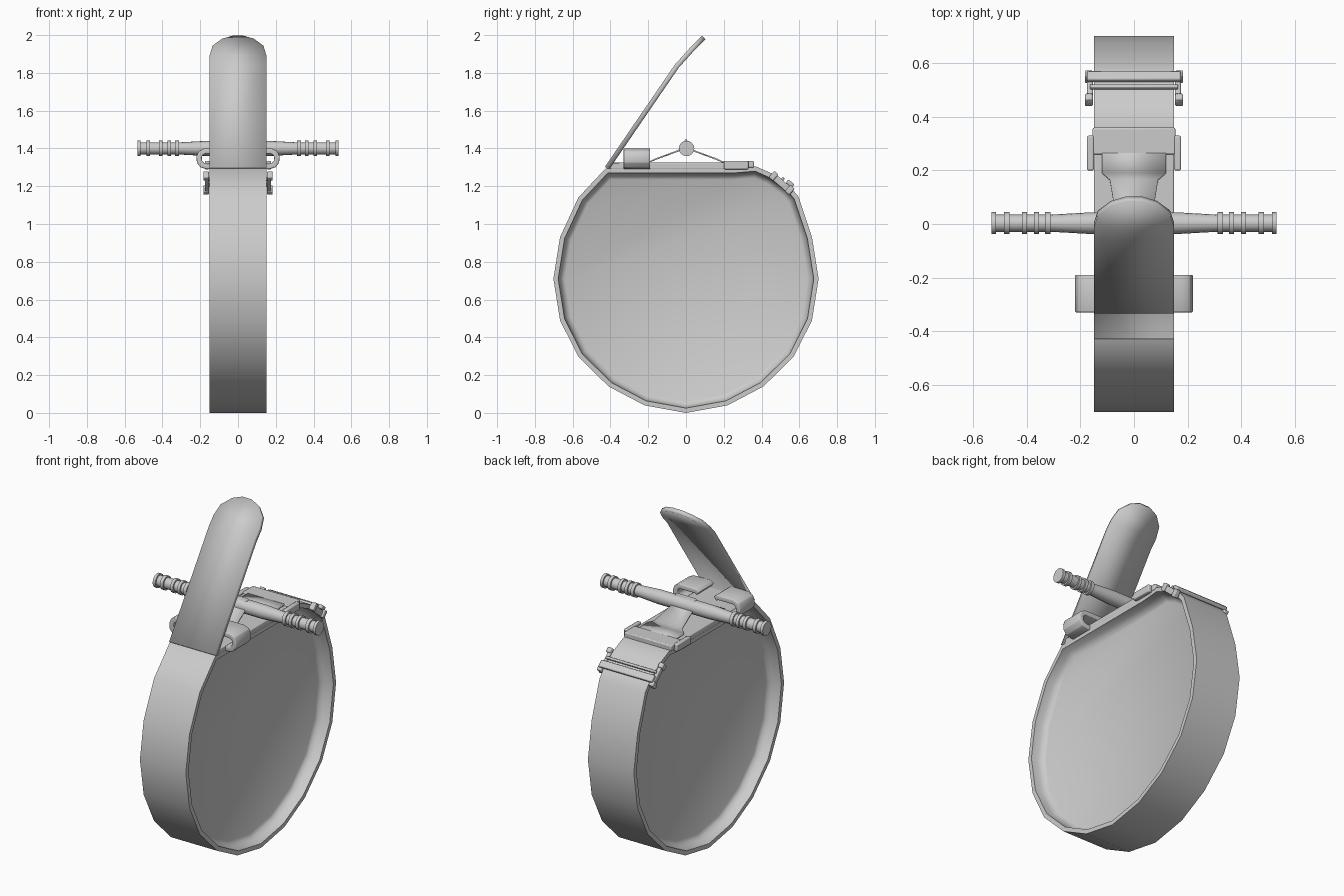
import bpy, bmesh, math
from mathutils import Vector

if "Cube" in bpy.data.objects:
    bpy.data.objects.remove(bpy.data.objects["Cube"])


def finish(name, bm, angle=35, bevel=0, solid=0, offset=0):
    bmesh.ops.remove_doubles(bm, verts=bm.verts, dist=1e-5)
    if not solid:
        bmesh.ops.recalc_face_normals(bm, faces=bm.faces)
    me = bpy.data.meshes.new(name)
    bm.to_mesh(me)
    bm.free()
    ob = bpy.data.objects.new(name, me)
    bpy.context.collection.objects.link(ob)
    if solid:
        m = ob.modifiers.new("thickness", 'SOLIDIFY')
        m.thickness, m.offset, m.use_even_offset = solid, offset, True
    if bevel:
        m = ob.modifiers.new("soft_edges", 'BEVEL')
        m.width, m.segments, m.limit_method = bevel, 2, 'ANGLE'
    bpy.ops.object.select_all(action='DESELECT')
    ob.select_set(True)
    bpy.context.view_layer.objects.active = ob
    bpy.ops.object.shade_smooth_by_angle(angle=math.radians(angle))
    return ob


def box(name, c, s, rx=0, bevel=0.006):
    bm = bmesh.new()
    bmesh.ops.create_cube(bm, size=1)
    for v in bm.verts:
        v.co = Vector((v.co.x * s[0], v.co.y * s[1], v.co.z * s[2]))
    ob = finish(name, bm, bevel=bevel)
    ob.location = c
    ob.rotation_euler.x = rx
    return ob


def loft(bm, rings, closed=True):
    rows = [[bm.verts.new(p) for p in r] for r in rings]
    n = len(rows[0])
    for a, b in zip(rows, rows[1:]):
        for i in range(n if closed else n - 1):
            j = (i + 1) % n
            bm.faces.new((a[i], a[j], b[j], b[i]))
    return rows


def strip(name, rows, thick, offset=0):
    # flat webbing from (y, z, half width) rows
    bm = bmesh.new()
    loft(bm, [[(-w, y, z), (w, y, z)] for y, z, w in rows], False)
    return finish(name, bm, solid=thick, offset=offset)


def inset(pts, d):
    # move a counter-clockwise outline inward by d
    out = []
    for i, p in enumerate(pts):
        p = Vector(p)
        a = (p - Vector(pts[i - 1])).normalized()
        b = (Vector(pts[(i + 1) % len(pts)]) - p).normalized()
        na, nb = Vector((-a.y, a.x)), Vector((-b.y, b.x))
        out.append(p + (na + nb) * d / (1 + na.dot(nb)))
    return out


# strap loop with dished filling on both sides
outline = [(0, 0), (.22, .04), (.41, .14), (.57, .297), (.667, .49), (.702, .71),
           (.667, .93), (.595, 1.145), (.55, 1.20), (.46, 1.265), (.37, 1.305),
           (.25, 1.295), (-.425, 1.295), (-.57, 1.14), (-.667, .93), (-.702, .71),
           (-.667, .49), (-.57, .297), (-.41, .14), (-.22, .04)]
section = [(.06, .075), (.042, .085), (.03, .11), (.025, .15), (0, .15)]
section = [(d, -x) for d, x in section] + [(d, x) for d, x in section[::-1]]
bm = bmesh.new()
rows = loft(bm, [[(x, p[0], p[1]) for p in inset(outline, d)] for d, x in section])
bm.faces.new(rows[0])
bm.faces.new(rows[-1])
finish("strap_loop", bm, 50)

# loose strap tail with rounded tip
strip("strap_tail", [(-.425, 1.30, .15), (-.055, 1.84, .15), (-.01, 1.89, .15),
                     (.035, 1.94, .135), (.072, 1.977, .085), (.088, 1.993, .03)], .026, -.6)

# base plate and anchor block
box("base_plate", (0, -.04, 1.308), (.30, .72, .034))
box("anchor_sleeve", (0, .31, 1.316), (.31, .10, .034))
for s, n in ((-1, "left"), (1, "right")):
    box("anchor_lug_" + n, (s * .163, .265, 1.312), (.026, .13, .045))

# tightening ribbon passing over the rod
strip("rod_ribbon", [(.30, 1.328, .12), (.19, 1.33, .12), (.165, 1.342, .09),
                     (.04, 1.388, .07), (.0, 1.445, .065), (-.04, 1.388, .07),
                     (-.165, 1.342, .09), (-.19, 1.33, .12)], .008)

# tightening rod with grip rings
half = [(0, .04), (.17, .04), (.31, .032)]
for a, b in ((.313, .333), (.355, .373), (.40, .418), (.465, .485), (.515, .532)):
    half += [(a, .032), (a, .041), (b, .041), (b, .032)]
half = half[:-1]
prof = [(-x, r) for x, r in half[:0:-1]] + half
bm = bmesh.new()
N = 16
ang = [2 * math.pi * i / N for i in range(N)]
rings = [[(x, .003 + r * math.cos(a), 1.40 + r * math.sin(a)) for a in ang] for x, r in prof]
rows = loft(bm, rings)
bm.faces.new(rows[0])
bm.faces.new(rows[-1])
finish("tightening_rod", bm)

# open C-shaped rod clip
c = [(0, 1.305), (.165, 1.305), (.19, 1.312), (.204, 1.33), (.206, 1.355),
     (.198, 1.375), (.175, 1.386), (.07, 1.386), (.055, 1.375)]
path = [(-x, z) for x, z in c[:0:-1]] + c
bm = bmesh.new()
loft(bm, [[(x, y, z) for x, z in path] for y in (-.33, -.19)], False)
finish("rod_clip", bm, bevel=.004, solid=.028)

# strap buckle lying on the sloped shoulder
tilt = math.radians(-41)
d = Vector((0, math.cos(tilt), math.sin(tilt)))
up = Vector((0, -d.z, d.y))
mid = Vector((0, .505, 1.215))
for s, n in ((-1, "left"), (1, "right")):
    side = Vector((s * .164, 0, 0))
    box("buckle_side_" + n, mid + side, (.022, .145, .035), tilt)
    for k in (-.057, .057):
        box("buckle_foot_" + n, mid + side * 1.03 + d * k + up * .003, (.03, .03, .045), tilt)
box("buckle_bar", mid + d * .035 + up * .03, (.35, .042, .022), tilt)
box("buckle_rear_bar", mid - d * .01 + up * .022, (.33, .015, .018), tilt, .004)
